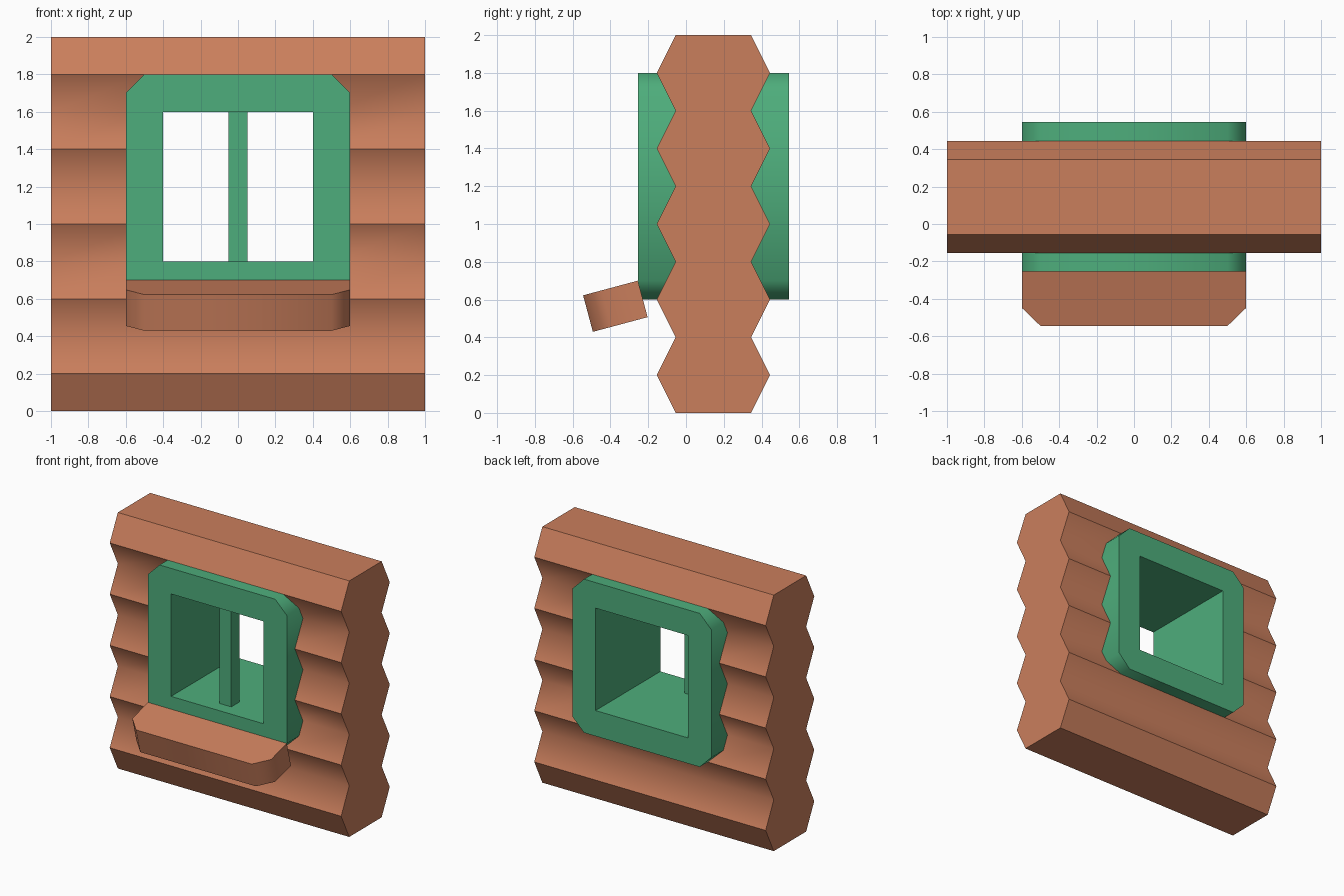
import bpy, bmesh, math
from mathutils import Vector, Matrix

if "Cube" in bpy.data.objects:
    bpy.data.objects.remove(bpy.data.objects["Cube"])


def material(name, rgb):
    m = bpy.data.materials.new(name)
    m.diffuse_color = (*rgb, 1.0)
    m.use_nodes = True
    m.node_tree.nodes["Principled BSDF"].inputs["Base Color"].default_value = m.diffuse_color
    return m


WOOD = material("warm brown wood", (0.59, 0.21, 0.108))
GREEN = material("green paint", (0.076, 0.42, 0.20))


def below_50_degrees(e):
    return len(e.link_faces) == 2 and e.calc_face_angle() < math.radians(50)


def finish(bm, name, mat, smooth_rule=below_50_degrees):
    """Recalculate normals, mark sharp edges and make the object."""
    bmesh.ops.recalc_face_normals(bm, faces=bm.faces[:])
    for f in bm.faces:
        f.smooth = True
    for e in bm.edges:
        e.smooth = smooth_rule(e)
    me = bpy.data.meshes.new(name)
    bm.to_mesh(me)
    bm.free()
    me.materials.append(mat)
    ob = bpy.data.objects.new(name, me)
    bpy.context.collection.objects.link(ob)
    return ob


def extruded(polygons, offset):
    """Solid made by pushing flat polygons along an offset."""
    bm = bmesh.new()
    for poly in polygons:
        bm.faces.new([bm.verts.new(p) for p in poly])
    bmesh.ops.remove_doubles(bm, verts=bm.verts[:], dist=1e-4)
    res = bmesh.ops.extrude_face_region(bm, geom=bm.faces[:])
    moved = [g for g in res["geom"] if isinstance(g, bmesh.types.BMVert)]
    bmesh.ops.translate(bm, verts=moved, vec=Vector(offset))
    return bm


# Log wall: zigzag profile swept along x, with a window opening left out
MID_Y = 0.145
heights = [0.2 * i for i in range(11)]
half = [0.3 if i % 2 else 0.2 for i in range(11)]
profile = [(MID_Y - h, z) for h, z in zip(half, heights)]
profile += [(MID_Y + h, z) for h, z in zip(half[::-1], heights[::-1])]
n = len(profile)
bm = bmesh.new()
cols = [[bm.verts.new((x, y, z)) for y, z in profile] for x in (-1, -0.5, 0.5, 1)]
for c in range(3):
    for i in range(n):
        j = (i + 1) % n
        if c == 1 and all(0.75 < profile[k][1] < 1.65 for k in (i, j)):
            continue
        bm.faces.new((cols[c][i], cols[c + 1][i], cols[c + 1][j], cols[c][j]))
bm.faces.new(cols[0])
bm.faces.new(cols[3])


def in_groove(e):
    """Grooves between logs are smooth, log ridges stay sharp."""
    a, b = (v.co for v in e.verts)
    if below_50_degrees(e):
        return True
    return (abs(a.z - b.z) < 0.01 and abs(a.y - b.y) < 0.01 and 0.1 < a.z < 1.9
            and abs(abs(a.y - MID_Y) - 0.2) < 0.01)


finish(bm, "log_wall", WOOD, in_groove)

# Window frame: chamfered square with a square hole, running through the wall
FRONT = -0.255
polys = []
for k in range(4):
    def turned(x, z, q=k):
        p = Matrix.Rotation(q * math.pi / 2, 2) @ Vector((x, z))
        return (p.x, FRONT, p.y + 1.2)
    inner, nxt = turned(0.4, 0.4), turned(-0.4, 0.4)
    polys.append([inner, turned(0.6, 0.5), turned(0.5, 0.6)])
    polys.append([inner, turned(0.5, 0.6), turned(-0.5, 0.6), nxt])
finish(extruded(polys, (0, 0.8, 0)), "window_frame", GREEN)

# Upright bar in the middle of the window
bar = [(-0.05, -0.155, 0.8), (0.05, -0.155, 0.8), (0.05, -0.155, 1.6), (-0.05, -0.155, 1.6)]
finish(extruded([bar], (0, 0.1, 0)), "window_bar", GREEN)

# Sloping sill with chamfered front corners, tilted 15 degrees
sill = [(-0.6, 0, 0), (-0.6, -0.2, 0), (-0.5, -0.3, 0), (0.5, -0.3, 0), (0.6, -0.2, 0), (0.6, 0, 0)]
bm = extruded([sill], (0, 0, -0.2))
bmesh.ops.rotate(bm, verts=bm.verts[:], cent=(0, 0, 0),
                 matrix=Matrix.Rotation(math.radians(15), 3, "X"))
bmesh.ops.translate(bm, verts=bm.verts[:], vec=(0, FRONT, 0.7))
finish(bm, "window_sill", WOOD)
